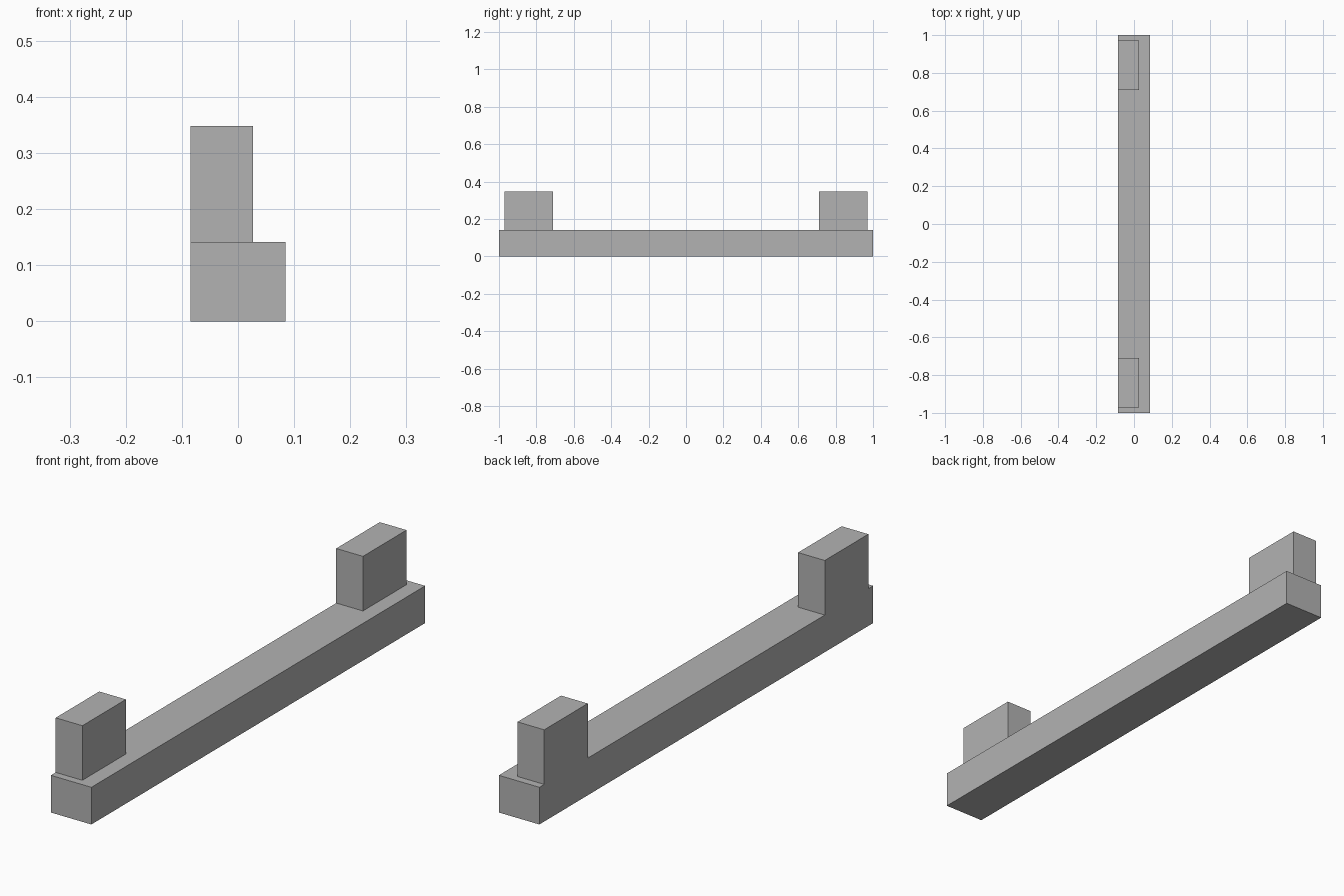
import bpy

# Remove the default cube
cube = bpy.data.objects.get("Cube")
if cube:
    bpy.data.objects.remove(cube, do_unlink=True)

# Single flat material
grey = bpy.data.materials.new("mid_grey")
grey.use_nodes = True
colour = (0.45, 0.45, 0.45, 1.0)
grey.diffuse_color = colour
grey.node_tree.nodes["Principled BSDF"].inputs["Base Color"].default_value = colour


def box(name, low, high):
    """Add a box spanning two opposite corners."""
    centre = [(a + b) / 2 for a, b in zip(low, high)]
    bpy.ops.mesh.primitive_cube_add(size=1, location=centre)
    obj = bpy.context.object
    obj.name = name
    obj.scale = [b - a for a, b in zip(low, high)]
    bpy.ops.object.transform_apply(location=False, rotation=False, scale=True)
    obj.data.materials.append(grey)
    return obj


HALF_WIDTH = 0.085
BEAM_TOP = 0.141
BLOCK_TOP = 0.348
BLOCK_LEFT = 0.027
BLOCK_INNER, BLOCK_OUTER = 0.71, 0.971

# Long base beam
box("beam", (-HALF_WIDTH, -1, 0), (HALF_WIDTH, 1, BEAM_TOP))

# Upright blocks near each end, flush with the right side of the beam
for name, side in (("front_block", -1), ("back_block", 1)):
    y_low, y_high = sorted((side * BLOCK_INNER, side * BLOCK_OUTER))
    box(name, (-HALF_WIDTH, y_low, BEAM_TOP), (BLOCK_LEFT, y_high, BLOCK_TOP))
